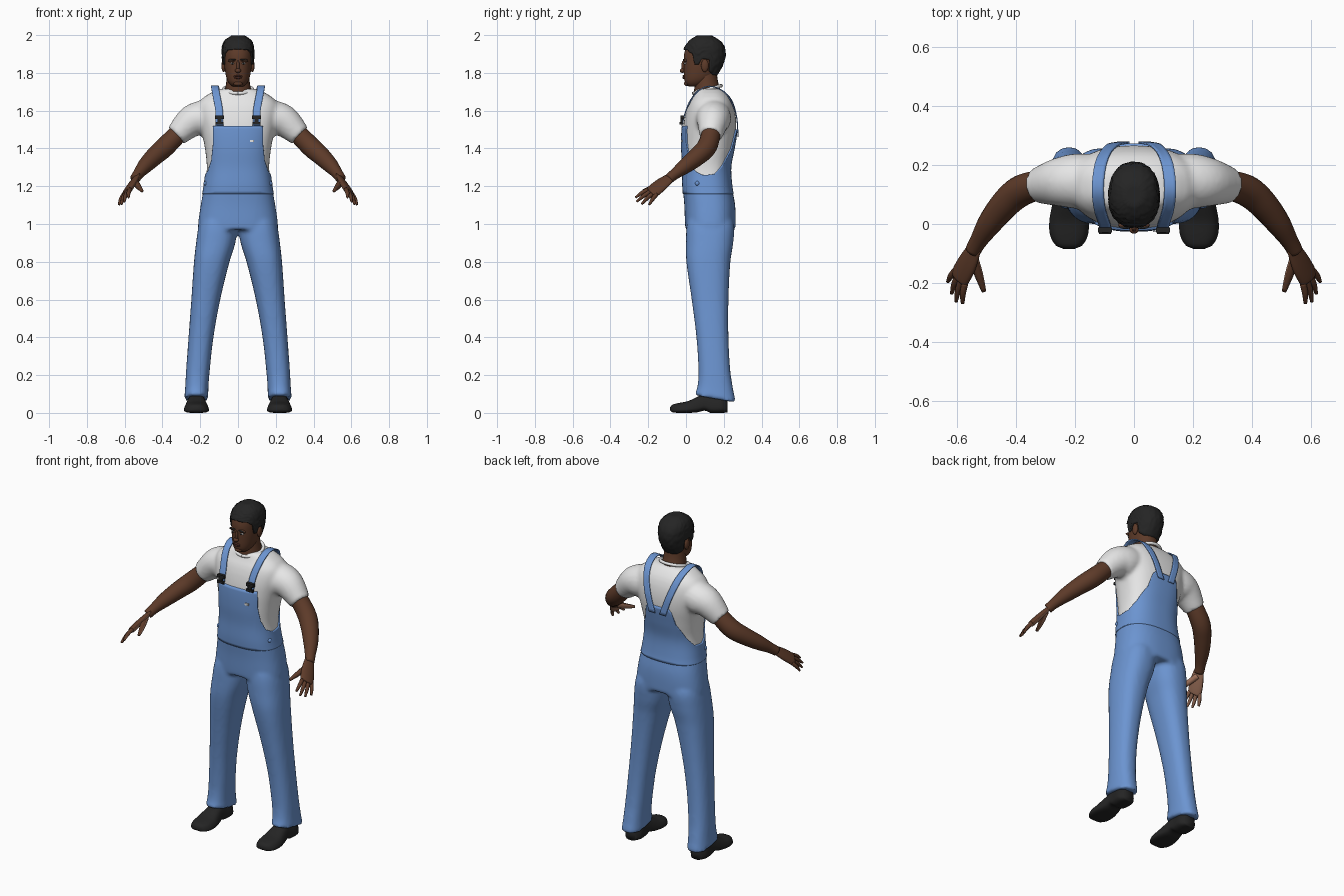
import bpy, bmesh, math, random
from mathutils import Vector, Matrix

random.seed(4)
if "Cube" in bpy.data.objects:
    bpy.data.objects.remove(bpy.data.objects["Cube"])


def material(name, r, g, b):
    mat = bpy.data.materials.new(name)
    mat.use_nodes = True
    mat.diffuse_color = (r, g, b, 1)
    mat.node_tree.nodes["Principled BSDF"].inputs["Base Color"].default_value = (r, g, b, 1)
    return mat


DENIM = material("denim blue", .15, .3, .64)
WHITE = material("shirt white", .8, .8, .8)
SKIN = material("brown skin", .11, .043, .022)
PALM = material("palm skin", .33, .16, .1)
LIPS = material("lip brown", .09, .03, .02)
BLACK = material("soft black", .018, .018, .018)


def sample(table, t, smooth=True):
    """Interpolate the rows of a table whose first column is the key."""
    last = len(table) - 1
    t = min(max(t, table[0][0]), table[last][0])
    i = next(k for k in range(last) if t <= table[k + 1][0])
    a, b = table[i], table[i + 1]
    span = b[0] - a[0]
    u = (t - a[0]) / span
    out = []
    for c in range(1, len(a)):
        if not smooth:
            out.append(a[c] + (b[c] - a[c]) * u)
            continue
        p, q = table[max(i - 1, 0)], table[min(i + 2, last)]
        m0 = (b[c] - p[c]) / (b[0] - p[0]) * span
        m1 = (q[c] - a[c]) / (q[0] - a[0]) * span
        out.append((2*u**3 - 3*u*u + 1) * a[c] + (u**3 - 2*u*u + u) * m0
                   + (3*u*u - 2*u**3) * b[c] + (u**3 - u*u) * m1)
    return out


def rounded(angle, power):
    """Point of a unit superellipse, angle zero at the front."""
    s, c = math.sin(angle), math.cos(angle)
    return (math.copysign(abs(s) ** (2 / power), s), -math.copysign(abs(c) ** (2 / power), c))


def shell(table, low, high, off=0, steps=24, power=2.5, jitter=0):
    """Rings around a body table of z, half width, front, back; edges tuck inward."""
    rings = []
    for i in [0] + list(range(steps + 1)) + [steps]:
        tuck = len(rings) in (0, steps + 2)
        ring = []
        for k in range(72):
            deg = k * 5 if k <= 36 else 360 - k * 5
            lo, hi = sample(low, deg, False)[0], sample(high, deg, False)[0]
            z = lo + (hi - lo) * i / steps
            hw, front, back = sample(table, z)
            o = -.004 if tuck else off + random.uniform(-jitter, jitter)
            x, y = rounded(math.radians(k * 5), power)
            ring.append(Vector(((hw + o) * x, (front + back) / 2 + ((back - front) / 2 + o) * y, z)))
        rings.append(ring)
    return rings


def level(z):
    return [(0, z), (180, z)]


def tube(points, flat=1, ref=(0, 1, 0), sides=20, per=5):
    """Rings along a smooth path of x, y, z, radius."""
    table = [(i, *p) for i, p in enumerate(points)]
    count = (len(points) - 1) * per
    rows = [sample(table, i / per) for i in range(count + 1)]
    rings = []
    for i, row in enumerate(rows):
        t = Vector(rows[min(i + 1, count)][:3]) - Vector(rows[max(i - 1, 0)][:3])
        side = t.cross(Vector(ref)).normalized()
        up = side.cross(t).normalized() * flat
        angles = [math.tau * k / sides for k in range(sides)]
        rings.append([Vector(row[:3]) + row[3] * (side * math.cos(a) + up * math.sin(a)) for a in angles])
    return rings


def flip(rings):
    return [[Vector((-v.x, v.y, v.z)) for v in ring] for ring in rings]


def loft(bm, rings, caps=True):
    verts = [[bm.verts.new(v) for v in ring] for ring in rings]
    for a, b in zip(verts, verts[1:]):
        for k in range(len(a)):
            n = (k + 1) % len(a)
            bm.faces.new((a[k], a[n], b[n], b[k]))
    if caps:
        bm.faces.new(verts[0])
        bm.faces.new(verts[-1])


def finish(name, bm, mats, mirror=False, voxel=0, smooth=True):
    bmesh.ops.recalc_face_normals(bm, faces=bm.faces)
    mesh = bpy.data.meshes.new(name)
    bm.to_mesh(mesh)
    bm.free()
    for m in mats:
        mesh.materials.append(m)
    for p in mesh.polygons:
        p.use_smooth = smooth
    obj = bpy.data.objects.new(name, mesh)
    bpy.context.collection.objects.link(obj)
    if mirror:
        obj.modifiers.new("mirror", "MIRROR").use_clip = False
    if voxel:
        rem = obj.modifiers.new("merge", "REMESH")
        rem.mode, rem.voxel_size, rem.use_smooth_shade = "VOXEL", voxel, True
        soft = obj.modifiers.new("soften", "SMOOTH")
        soft.factor, soft.iterations = .5, 4
    return obj


def solid(name, parts, mat, caps=True, **options):
    bm = bmesh.new()
    for rings in parts:
        loft(bm, rings, caps)
    return finish(name, bm, [mat], **options)


def ball(name, loc, size, mat, mirror=False, tilt=0):
    bm = bmesh.new()
    m = Matrix.Translation(loc) @ Matrix.Rotation(tilt, 4, "Y") @ Matrix.Diagonal((*size, 1))
    bmesh.ops.create_uvsphere(bm, u_segments=16, v_segments=10, radius=1, matrix=m)
    return finish(name, bm, [mat], mirror)


def box(name, loc, size, mat, mirror=False):
    bm = bmesh.new()
    bmesh.ops.create_cube(bm, size=1, matrix=Matrix.Translation(loc) @ Matrix.Diagonal((*size, 1)))
    return finish(name, bm, [mat], mirror, smooth=False)


# Torso: z, half width, front, back
TORSO = [(.94, .205, .005, .255), (1.0, .206, 0, .258), (1.1, .192, -.004, .255), (1.2, .175, -.012, .238),
         (1.3, .165, -.012, .232), (1.4, .175, -.018, .25), (1.5, .195, -.016, .265), (1.58, .212, -.004, .262),
         (1.64, .208, .015, .247), (1.68, .17, .038, .225), (1.715, .1, .05, .19)]
sleeve = tube([(.12, .14, 1.575, .09), (.19, .145, 1.56, .094), (.25, .142, 1.54, .084), (.328, .13, 1.468, .06)])
shirt = solid("shirt", [shell(TORSO, level(1.15), level(1.715)), sleeve, flip(sleeve)], WHITE, voxel=.011)
collar = [(.077 * math.sin(a), .113 - .073 * math.cos(a), 1.712 - .02 * math.cos(a), .009)
          for a in [math.tau * k / 16 for k in range(17)]]
solid("shirt_collar", [tube(collar, ref=(0, 0, 1), sides=10, per=2)], WHITE)

# Trousers: z, inner x, outer x, front, back
LEG = [(.075, .157, .285, .045, .265), (.13, .157, .28, .06, .25), (.22, .15, .275, .066, .235),
       (.4, .13, .262, .055, .225), (.6, .094, .247, .03, .225), (.8, .045, .233, .002, .235),
       (.9, .014, .222, 0, .25), (1.0, .002, .206, .004, .255), (1.06, .01, .18, .02, .23)]
leg = []
for i in range(41):
    z = LEG[0][0] + (LEG[-1][0] - LEG[0][0]) * i / 40
    inner, outer, front, back = sample(LEG, z)
    slant = max(0, 1 - i / 4) * .18
    ring = []
    for k in range(36):
        x, y = rounded(math.tau * k / 36, 2.4)
        y = (front + back) / 2 + (back - front) / 2 * y
        ring.append(Vector(((inner + outer) / 2 + (outer - inner) / 2 * x, y, z + slant * (.15 - y))))
    leg.append(ring)
solid("overall_trousers", [shell(TORSO, level(.97), level(1.2), .005), leg, flip(leg)], DENIM, voxel=.011)

# Bib, with its upper edge given by the angle from the front
EDGE = [(0, 1.52), (35, 1.52), (40, 1.43), (50, 1.34), (65, 1.28), (85, 1.258), (105, 1.265),
        (125, 1.31), (150, 1.4), (160, 1.48), (165, 1.5), (180, 1.5)]
solid("overall_bib", [shell(TORSO, level(1.16), EDGE, .008)], DENIM, caps=False)
box("bib_label", (.075, -.023, 1.44), (.022, .008, .012), WHITE)
ball("hip_button", (.172, .06, 1.215), (.01, .012, .012), DENIM, mirror=True)

# Straps hug the shirt
path = [(.098, -.022, 1.52), (.1, 0, 1.6), (.114, .043, 1.68), (.122, .1, 1.725), (.12, .16, 1.722),
        (.107, .22, 1.68), (.075, .265, 1.58), (.035, .276, 1.46)]
table = [(i, *p) for i, p in enumerate(path)]
bm = bmesh.new()
rows = []
for i in range(43):
    centre = Vector(sample(table, i / 6))
    rows.append([bm.verts.new(centre + Vector((w, 0, 0))) for w in (-.02, -.01, 0, .01, .02)])
for a, b in zip(rows, rows[1:]):
    for k in range(4):
        bm.faces.new((a[k], a[k + 1], b[k + 1], b[k]))
straps = finish("overall_straps", bm, [DENIM], mirror=True)
wrap = straps.modifiers.new("hug", "SHRINKWRAP")
wrap.target, wrap.wrap_mode, wrap.offset = shirt, "OUTSIDE", .005
thick = straps.modifiers.new("thickness", "SOLIDIFY")
thick.thickness, thick.offset = .006, 0
box("buckle_clip", (.098, -.02, 1.565), (.046, .018, .02), BLACK, mirror=True)
box("buckle_stem", (.098, -.022, 1.548), (.022, .016, .03), BLACK, mirror=True)
box("buckle_base", (.098, -.026, 1.533), (.042, .016, .014), BLACK, mirror=True)

# Arms
solid("arm", [tube([(.27, .135, 1.53, .05), (.33, .13, 1.465, .051), (.39, .108, 1.405, .053),
                    (.44, .063, 1.36, .049), (.49, 0, 1.31, .041), (.525, -.055, 1.268, .03),
                    (.545, -.09, 1.24, .027)])], SKIN, mirror=True)

# Hands, lighter on the palm side
palm_dir = Vector((-.77, .2, -.6)).normalized()
knuckle, spread = Vector((.588, -.178, 1.17)), Vector((.53, .74, -.42))
bm = bmesh.new()
loft(bm, tube([(.535, -.075, 1.253, .027), (.562, -.13, 1.21, .04), (.588, -.178, 1.17, .041),
               (.592, -.187, 1.163, .03)], .42, palm_dir))
tips = [(.58, -.268, 1.14), (.602, -.262, 1.118), (.617, -.235, 1.105), (.63, -.195, 1.102)]
for k, tip in enumerate(tips):
    root = knuckle + spread * (.02 * k - .03)
    middle = root.lerp(Vector(tip), .5) - palm_dir * .004
    loft(bm, tube([(*root, .0115), (*middle, .0105), (*tip, .006)], sides=10))
loft(bm, tube([(.548, -.105, 1.225, .018), (.526, -.17, 1.197, .015), (.508, -.228, 1.175, .008)], sides=10))
bmesh.ops.recalc_face_normals(bm, faces=bm.faces)
for f in bm.faces:
    f.material_index = int(f.normal.dot(palm_dir) > .45)
finish("hand", bm, [SKIN, PALM], mirror=True)

# Head and neck: z, half width, front, back
HEAD = [(1.728, .028, .015, .07), (1.742, .045, -.002, .1), (1.77, .06, -.01, .14), (1.82, .07, -.012, .175),
        (1.86, .074, -.012, .193), (1.9, .076, -.01, .2), (1.94, .074, .004, .193), (1.975, .058, .032, .165),
        (1.998, .024, .07, .125)]
solid("head", [shell(HEAD, level(1.728), level(1.97), power=2.2)], SKIN)
solid("neck", [tube([(0, .118, 1.63, .08), (0, .112, 1.7, .07), (0, .107, 1.76, .061), (0, .105, 1.83, .055)])], SKIN)
HAIRLINE = [(0, 1.925), (40, 1.92), (60, 1.9), (68, 1.845), (80, 1.845), (86, 1.875), (105, 1.87),
            (115, 1.81), (140, 1.79), (180, 1.785)]
solid("hair", [shell(HEAD, HAIRLINE, level(1.998), .01, 20, 2.2, .0025)], BLACK)
ball("ear", (.076, .1, 1.838), (.012, .02, .034), SKIN, mirror=True)

# Face
ball("nose_bridge", (0, -.013, 1.835), (.009, .012, .03), SKIN)
ball("nose_tip", (0, -.019, 1.812), (.016, .014, .012), SKIN)
ball("brow_ridge", (.03, -.004, 1.866), (.024, .01, .009), SKIN, mirror=True, tilt=.08)
ball("eyebrow", (.03, -.01, 1.869), (.021, .007, .004), BLACK, mirror=True, tilt=.08)
ball("eye_white", (.029, -.005, 1.85), (.012, .006, .005), WHITE, mirror=True)
ball("eye_iris", (.029, -.009, 1.85), (.006, .004, .005), BLACK, mirror=True)
ball("upper_lip", (0, -.012, 1.783), (.024, .007, .005), LIPS)
ball("lower_lip", (0, -.011, 1.774), (.021, .008, .006), LIPS)
ball("chin", (0, .004, 1.744), (.024, .014, .014), SKIN)

# Shoes: y, half width, bottom, top
SHOE = [(-.084, .018, .012, .03), (-.075, .04, .004, .042), (-.04, .06, 0, .052), (.01, .063, 0, .062),
        (.06, .055, .003, .085), (.1, .048, .012, .1), (.13, .048, 0, .105), (.19, .05, 0, .1), (.22, .032, .002, .08)]
shoe = []
for i in range(33):
    y = SHOE[0][0] + (SHOE[-1][0] - SHOE[0][0]) * i / 32
    hw, bottom, top = sample(SHOE, y)
    ring = []
    for k in range(28):
        x, h = rounded(math.tau * k / 28, 3)
        ring.append(Vector((.22 + hw * x * (1 - .2 * h), y, (bottom + top) / 2 + (top - bottom) / 2 * h)))
    shoe.append(ring)
solid("shoe", [shoe], BLACK, mirror=True)
